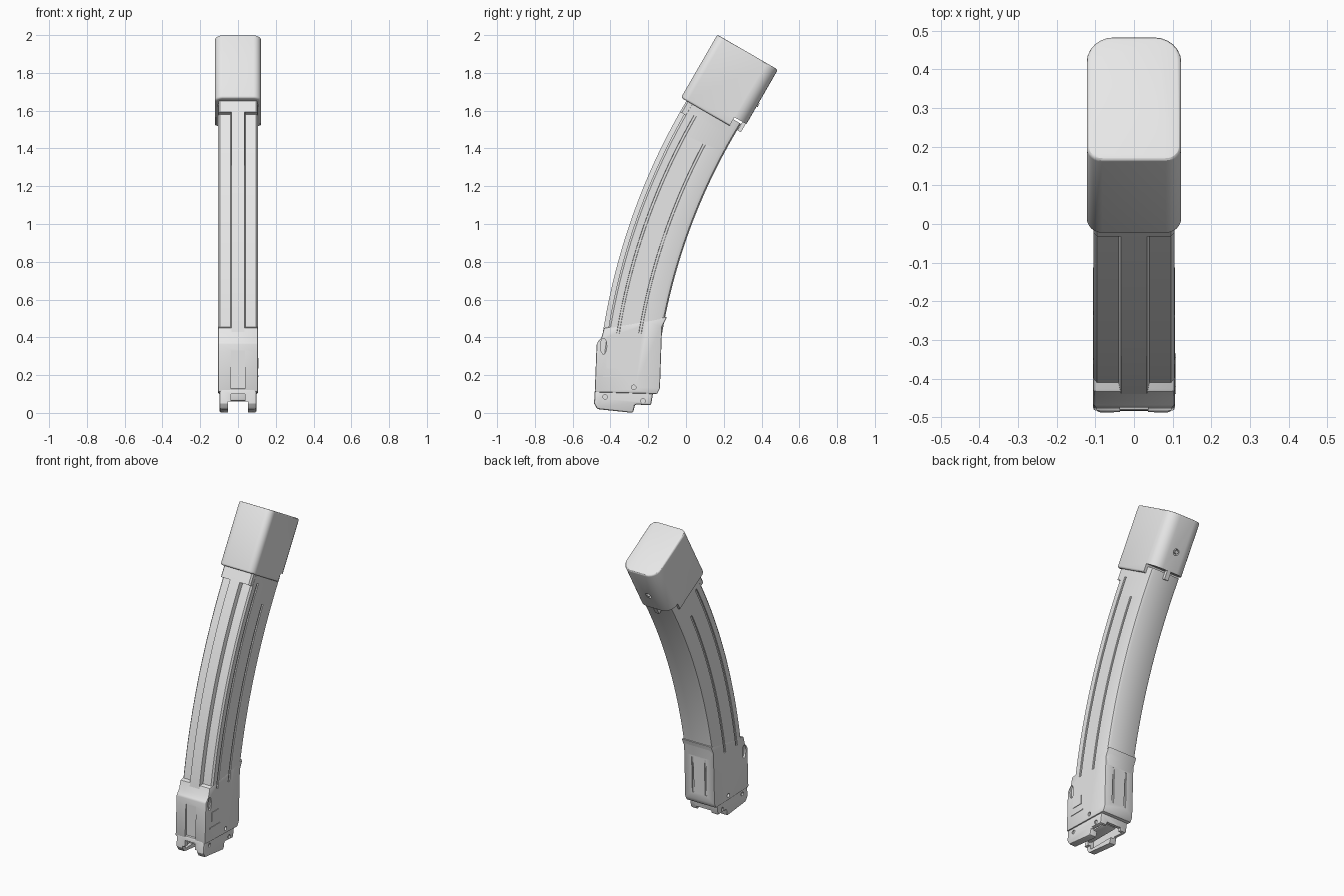
import bpy, bmesh
from math import sin, cos, radians, pi
from mathutils import Matrix, Vector

if "Cube" in bpy.data.objects:
    bpy.data.objects.remove(bpy.data.objects["Cube"], do_unlink=True)

grey = bpy.data.materials.new("light_grey")
grey.use_nodes = True
grey.diffuse_color = (0.8, 0.8, 0.8, 1)
grey.node_tree.nodes["Principled BSDF"].inputs["Base Color"].default_value = (0.8, 0.8, 0.8, 1)

ARC_Y, ARC_Z = 2.968, -0.111      # centre of the curve the shaft follows
parts = []


def finish(name, bm, part=True):
    bmesh.ops.recalc_face_normals(bm, faces=bm.faces)
    mesh = bpy.data.meshes.new(name)
    bm.to_mesh(mesh)
    bm.free()
    obj = bpy.data.objects.new(name, mesh)
    bpy.context.collection.objects.link(obj)
    mesh.materials.append(grey)
    if part:
        parts.append(obj)
    else:
        obj.hide_render = True
    return obj


def loft(name, rings, part=True):
    """Skin a list of closed rings and cap both ends."""
    bm = bmesh.new()
    rows = [[bm.verts.new(p) for p in ring] for ring in rings]
    for a, b in zip(rows, rows[1:]):
        for i in range(len(a)):
            j = (i + 1) % len(a)
            bm.faces.new((a[i], a[j], b[j], b[i]))
    bm.faces.new(rows[0])
    bm.faces.new(rows[-1])
    return finish(name, bm, part)


def arc_sweep(name, section, start, end, steps, part=True):
    """Sweep (x, radius) points around the arc centre, angles in degrees."""
    rings = []
    for k in range(steps + 1):
        t = radians(start + (end - start) * k / steps)
        rings.append([(x, ARC_Y - r * cos(t), ARC_Z + r * sin(t)) for x, r in section])
    return loft(name, rings, part)


def side_profile(name, pts, half):
    return loft(name, [[(x, y, z) for y, z in pts] for x in (-half, half)])


def box(name, lo, hi, part=True, matrix=None):
    lo, hi = Vector(lo), Vector(hi)
    bm = bmesh.new()
    bmesh.ops.create_cube(bm, size=1, matrix=Matrix.Translation((lo + hi) / 2)
                          @ Matrix.Diagonal((*(hi - lo), 1)))
    if matrix:
        bm.transform(matrix)
    return finish(name, bm, part)


def disc(name, matrix, radius, depth, part=False):
    bm = bmesh.new()
    bmesh.ops.create_cone(bm, cap_ends=True, segments=20, radius1=radius,
                          radius2=radius, depth=depth, matrix=matrix)
    return finish(name, bm, part)


def apply(obj, mod):
    bpy.context.view_layer.objects.active = obj
    bpy.ops.object.modifier_apply(modifier=mod.name)


def bevel(obj, width, segments=2, angle=35):
    mod = obj.modifiers.new("bevel", "BEVEL")
    mod.width, mod.segments = width, segments
    mod.limit_method, mod.angle_limit = "ANGLE", radians(angle)
    apply(obj, mod)


def cut(obj, cutters):
    for c in cutters:
        mod = obj.modifiers.new("cut", "BOOLEAN")
        mod.operation, mod.solver, mod.object = "DIFFERENCE", "EXACT", c
        apply(obj, mod)


def mirrored(half):
    return half + [(-x, r) for x, r in reversed(half)]


# Curved shaft with a raised centre rib on the front and rounded back corners
shaft = arc_sweep("curved_shaft", mirrored([
    (0.034, 3.45), (0.04, 3.425), (0.096, 3.425), (0.105, 3.414),
    (0.105, 3.165), (0.099, 3.147), (0.083, 3.14)]), 6, 31.5, 32)

# Full-width collar above the front recesses
collar = arc_sweep("front_collar", mirrored([(0.096, 3.45), (0.1045, 3.44), (0.1045, 3.40)]),
                   29.6, 31.5, 2)

# Lower block and the feed lips beneath it
block = side_profile("lower_block", [
    (-0.434, 0.45), (-0.447, 0.40), (-0.472, 0.37), (-0.475, 0.32), (-0.483, 0.11),
    (-0.153, 0.10), (-0.138, 0.13), (-0.127, 0.455), (-0.10, 0.51), (-0.2, 0.49)], 0.1055)
bevel(block, 0.007)
lips = side_profile("feed_lips", [
    (-0.482, 0.13), (-0.487, 0.05), (-0.47, 0.02), (-0.28, 0.0), (-0.27, 0.045),
    (-0.185, 0.04), (-0.175, 0.1), (-0.17, 0.13)], 0.098)
bevel(lips, 0.01)

# Long pressed grooves on both sides
grooves = []
for s in (-1, 1):
    for r, a, b in ((3.37, 9.1, 30), (3.255, 9.4, 28.1)):
        sec = [(s * 0.12, r + 0.011), (s * 0.12, r - 0.011),
               (s * 0.099, r - 0.006), (s * 0.099, r + 0.006)]
        grooves.append(arc_sweep("groove_cutter", sec, a, b, 32, False))
cut(shaft, grooves)

# Feed opening, front channel and back grooves
cavity = box("cavity_cutter", (-0.075, -0.455, 0.035), (0.075, -0.2, 0.15), False)
gap = box("gap_cutter", (-0.052, -0.6, -0.1), (0.052, 0, 0.06), False)
mouth = box("mouth_cutter", (-0.036, -0.6, -0.1), (0.036, -0.4, 0.1), False)
channel = box("channel_cutter", (-0.036, -0.6, 0.1), (0.036, -0.47, 0.33), False)
back = [box("back_cutter", (s * 0.045 - 0.006, -0.142, 0.17),
            (s * 0.045 + 0.006, -0.1, 0.40), False) for s in (-1, 1)]

# Pin holes and the oval slot on each side
holes = []
to_x = Matrix.Rotation(pi / 2, 4, "Y")
for s in (-1, 1):
    for y, z in ((-0.277, 0.135), (-0.228, 0.063), (-0.428, 0.085)):
        holes.append(disc("hole_cutter", Matrix.Translation((s * 0.105, y, z)) @ to_x, 0.012, 0.03))
    holes.append(disc("slot_cutter", Matrix.Translation((s * 0.105, -0.436, 0.353))
                      @ Matrix.Diagonal((1, 0.4, 1, 1)) @ to_x, 0.042, 0.024))
cut(block, grooves + [cavity, channel] + back + holes)
cut(lips, [cavity, gap, mouth] + holes)

# Follower inside the opening
follower = box("follower", (-0.046, -0.44, 0.062), (0.046, -0.21, 0.16))
bevel(follower, 0.012)

# Small plate and ledge on the left side only
box("side_plate", (0.10, -0.42, 0.235), (0.109, -0.345, 0.29))
box("side_ledge", (0.10, -0.44, 0.19), (0.109, -0.335, 0.198))

# Tilted end cap, built upright with its top at zero, then tilted
tilt = Matrix.Translation((0, 0.166, 2.002)) @ Matrix.Rotation(radians(-30), 4, "X")
DEPTH, HALF, LENGTH = 0.37, 0.122, 0.385
ring = []
for cx, cy, r, start in ((1, 1, 0.07, 0), (-1, 1, 0.07, 90), (-1, 0, 0.04, 180), (1, 0, 0.04, 270)):
    for k in range(7):
        a = radians(start + 15 * k)
        ring.append((cx * (HALF - r) + r * cos(a), (DEPTH - r if cy else r) + r * sin(a)))
cap = loft("end_cap", [[tilt @ Vector((x, y, z)) for x, y in ring] for z in (-LENGTH, 0)])
bevel(cap, 0.011, 3, 45)
notch = box("notch_cutter", (-0.2, 0.297, -0.5), (0.2, 0.5, -0.333), False, tilt)
pin_axis = tilt @ Matrix.Translation((0, DEPTH, -0.214)) @ Matrix.Rotation(pi / 2, 4, "X")
pin_hole = disc("pin_hole_cutter", pin_axis, 0.02, 0.04)
cut(cap, [notch, pin_hole])
disc("cap_pin", pin_axis, 0.011, 0.012, True)
box("cap_tab", (-0.014, 0.345, -0.385), (0.014, 0.366, -0.30), True, tilt)

# Remove cutters and shade
for obj in grooves + holes + back + [cavity, gap, mouth, channel, notch, pin_hole]:
    bpy.data.objects.remove(obj, do_unlink=True)
bpy.ops.object.select_all(action="DESELECT")
for obj in parts:
    obj.select_set(True)
bpy.context.view_layer.objects.active = shaft
bpy.ops.object.shade_smooth_by_angle(angle=radians(30))
